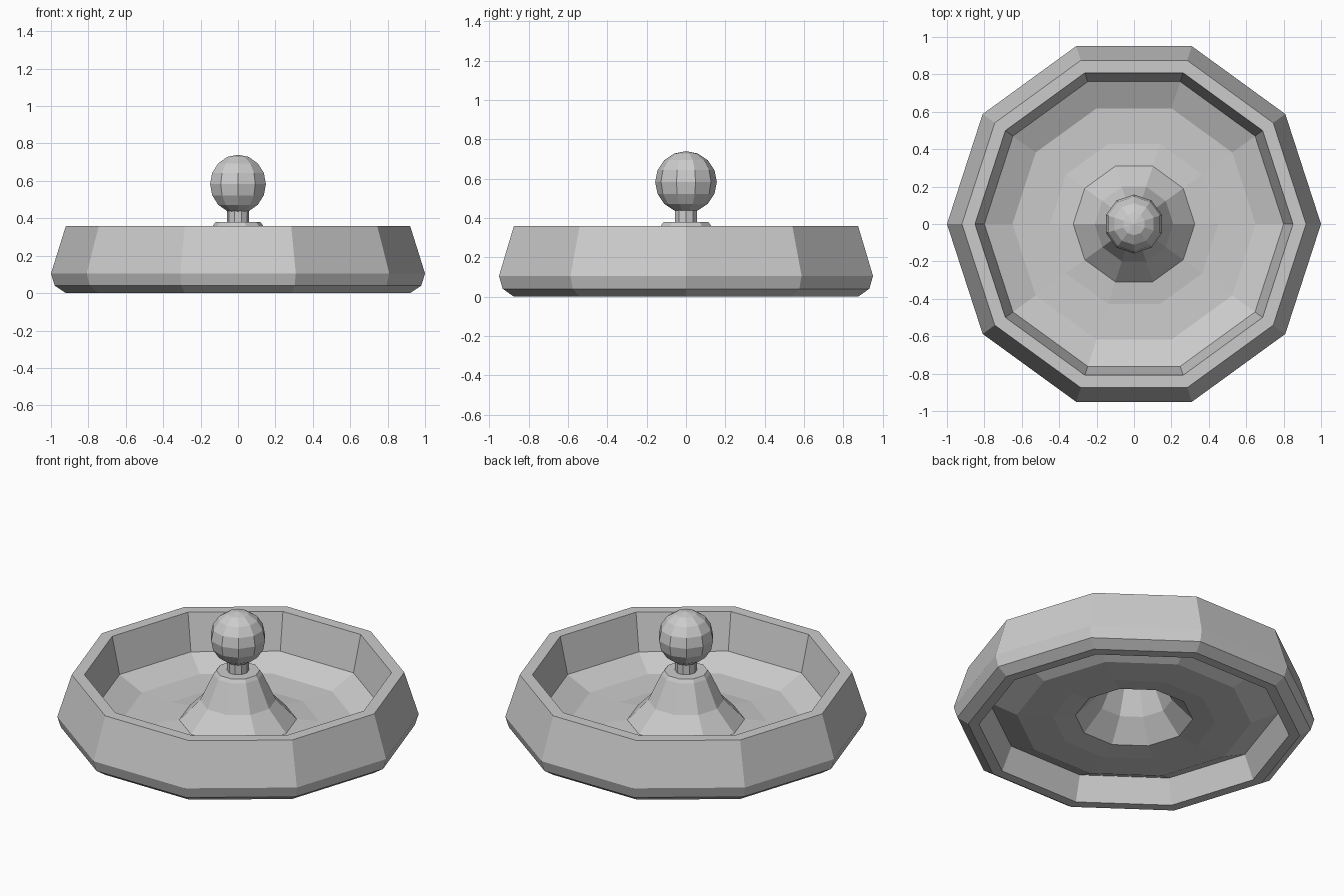
import bpy, bmesh
from math import cos, sin, tau

if "Cube" in bpy.data.objects:
    bpy.data.objects.remove(bpy.data.objects["Cube"])

SIDES = 10


def lathe(name, profile, closed=False, cap_ends=False):
    """Revolve (radius, z) points into a faceted ten-sided part."""
    bm = bmesh.new()
    rings = [[bm.verts.new((r * cos(tau * i / SIDES), r * sin(tau * i / SIDES), z))
              for i in range(SIDES)] for r, z in profile]
    pairs = list(zip(rings, rings[1:]))
    if closed:
        pairs.append((rings[-1], rings[0]))
    for a, b in pairs:
        for i in range(SIDES):
            j = (i + 1) % SIDES
            bm.faces.new((a[i], a[j], b[j], b[i]))
    if cap_ends:
        bm.faces.new(rings[-1])
    bmesh.ops.recalc_face_normals(bm, faces=bm.faces)
    mesh = bpy.data.meshes.new(name)
    bm.to_mesh(mesh)
    bm.free()
    obj = bpy.data.objects.new(name, mesh)
    bpy.context.collection.objects.link(obj)
    return obj


# Outer rim: closed ring with chamfered foot and tapered walls
lathe("bowl_rim", [(0.86, 0), (0.92, 0), (0.98, 0.04), (1.0, 0.105), (0.92, 0.36),
                   (0.85, 0.36), (0.80, 0.14)], closed=True)

# Dished floor rising into the hollow centre cone
lathe("floor_and_cone", [(0.80, 0.14), (0.65, 0.07), (0.45, 0.065), (0.325, 0.08),
                         (0.21, 0.20), (0.135, 0.36), (0.12, 0.38)], cap_ends=True)

# Neck under the knob
lathe("knob_neck", [(0.06, 0.37), (0.06, 0.45)])

# Ball knob
bpy.ops.mesh.primitive_uv_sphere_add(segments=SIDES, ring_count=8, radius=0.157,
                                     location=(0, 0, 0.583))
bpy.context.object.name = "ball_knob"
